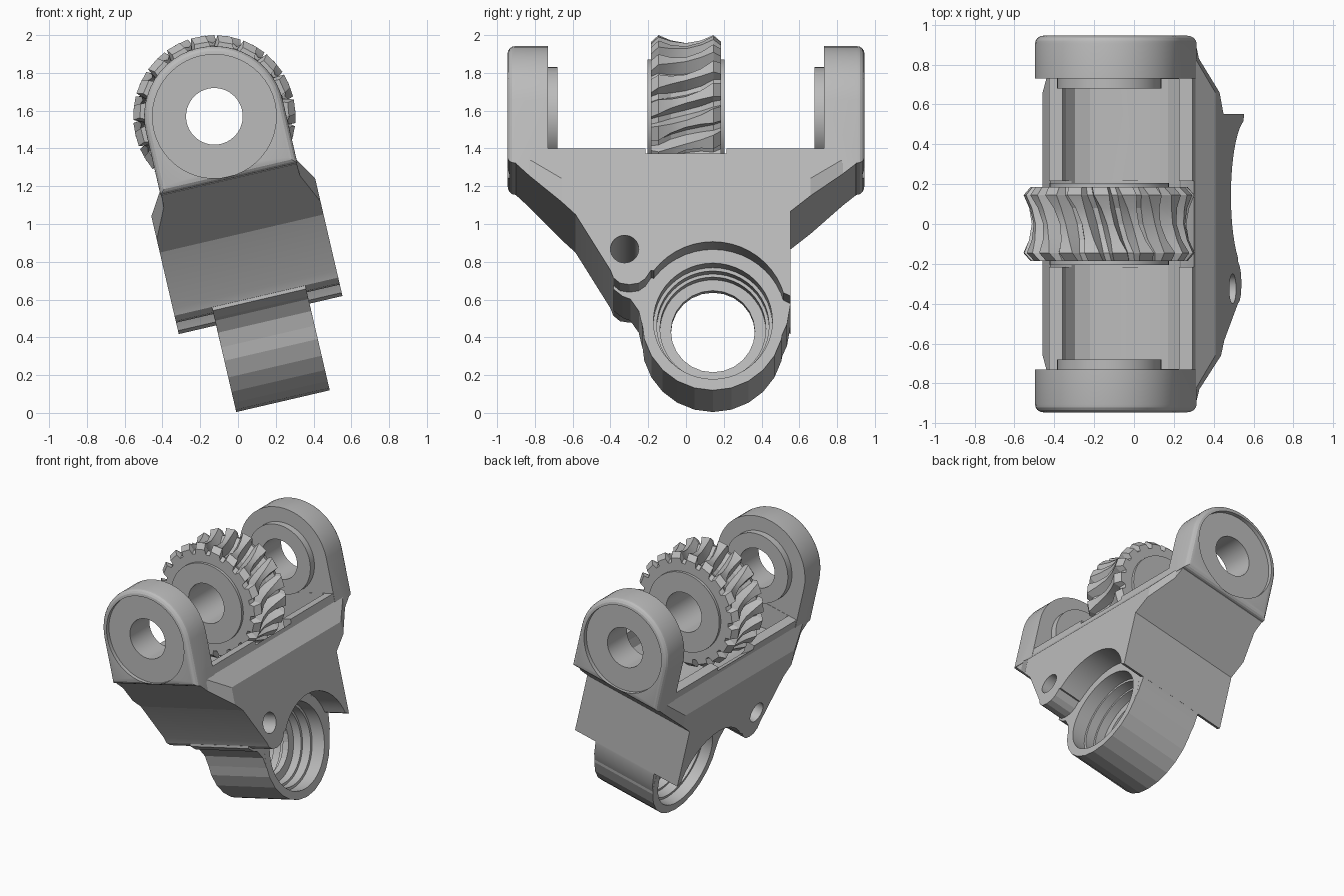
import bpy, bmesh
from math import sin, cos, pi, radians

cube = bpy.data.objects.get("Cube")
if cube:
    bpy.data.objects.remove(cube, do_unlink=True)

metal = bpy.data.materials.new("grey_metal")
metal.use_nodes = True
GREY = (0.5, 0.5, 0.5, 1)
metal.diffuse_color = GREY
metal.node_tree.nodes["Principled BSDF"].inputs["Base Color"].default_value = GREY


def finish(name, bm):
    bmesh.ops.recalc_face_normals(bm, faces=bm.faces)
    mesh = bpy.data.meshes.new(name)
    bm.to_mesh(mesh)
    bm.free()
    mesh.materials.append(metal)
    ob = bpy.data.objects.new(name, mesh)
    bpy.context.collection.objects.link(ob)
    return ob


def prism(name, pts, axis, a, b, bevel=0):
    """Extrude a profile along an axis; the end at b can be rounded."""
    place = {"x": lambda p, q, t: (t, p, q),
             "y": lambda p, q, t: (p, t, q),
             "z": lambda p, q, t: (p, q, t)}[axis]
    bm = bmesh.new()
    lo, hi = [[bm.verts.new(place(p, q, t)) for p, q in pts] for t in (a, b)]
    bm.faces.new(lo)
    cap = bm.faces.new(hi)
    for i in range(len(pts)):
        j = (i + 1) % len(pts)
        bm.faces.new((lo[i], lo[j], hi[j], hi[i]))
    bmesh.ops.recalc_face_normals(bm, faces=bm.faces)
    if bevel:
        bmesh.ops.bevel(bm, geom=list(cap.edges), offset=bevel, offset_type="OFFSET",
                        segments=4, profile=0.5, affect="EDGES")
    return finish(name, bm)


def circle(p, q, r, n=48):
    return [(p + r * cos(2 * pi * i / n), q + r * sin(2 * pi * i / n)) for i in range(n)]


def boolean(ob, tool, op):
    mod = ob.modifiers.new("cut", "BOOLEAN")
    mod.operation, mod.object, mod.solver = op, tool, "EXACT"
    bpy.context.view_layer.objects.active = ob
    bpy.ops.object.modifier_apply(modifier=mod.name)
    bpy.data.objects.remove(tool, do_unlink=True)


def add(ob, tool):
    boolean(ob, tool, "UNION")


def cut(ob, tool):
    boolean(ob, tool, "DIFFERENCE")


# Housing: side profile crossed with the end-on section and the plan
RY, RZ = 0.1425, -1.175          # centre of the lower ring
side = [(-0.9, -0.26), (-0.9, -0.343), (-0.585, -0.637), (-0.4, -0.94), (-0.385, -0.98),
        (-0.35, -1.01), (-0.3, -1.018), (-0.25, -1.01), (-0.215, -0.985), (-0.185, -0.94),
        (RY, -1.0), (0.47, -1.04), (0.553, -1.08), (0.553, -0.62), (0.9, -0.343), (0.9, -0.26)]
half = [(0.37, -0.2), (0.37, -0.32), (0.445, -0.44), (0.445, -1.3)]
section = half + [(-u, w) for u, w in reversed(half)]
quarter = [(0.445, 0.66), (0.37, 0.83), (0.365, 1)]
plan = quarter + [(-u, y) for u, y in reversed(quarter)]
plan += [(-u, -y) for u, y in plan]
housing = prism("yoke_housing", side, "x", -0.6, 0.6)
boolean(housing, prism("section", section, "y", -1.1, 1.1), "INTERSECT")
boolean(housing, prism("plan", plan, "z", -1.5, 0.1), "INTERSECT")

# Side cheeks scooped around the ring, and the cross pin hole
for a, b in ((0.264, 0.6), (-0.6, -0.24)):
    cut(housing, prism("scoop", circle(RY, RZ, 0.39), "x", a, b))
cut(housing, prism("pin_hole", circle(-0.325, -0.825, 0.075, 32), "x", -0.7, 0.7))

# Lower ring with webs joining it to the housing
add(housing, prism("ring", circle(RY, RZ, 0.376, 24), "x", -0.242, 0.266))
front_web = [(-0.38, -0.93), (-0.385, -1.0), (-0.335, -1.04), (-0.295, -1.055),
             (-0.25, -1.12), (-0.232, -1.2), (-0.15, -1.2), (-0.15, -0.93)]
back_web = [(0.3, -0.9), (0.3, -1.2), (0.5, -1.27), (0.535, -1.19), (0.552, -1.09), (0.552, -0.9)]
for web in (front_web, back_web):
    add(housing, prism("web", web, "x", -0.2415, 0.2655))

# Stepped bore with a thin inner lip
for s in (-1, 1):
    for r, a in ((0.315, 0.16), (0.297, 0.09), (0.28, 0.025)):
        cut(housing, prism("bore", circle(RY, RZ, r), "x", s * a, s * 0.7))
cut(housing, prism("lip_hole", circle(RY, RZ, 0.222, 24), "x", -0.1, 0.1))

# Trough for the shaft and clearance for the wheel
trough = [(0.3, -0.1), (0.3, -0.34), (0.27, -0.4), (0.2, -0.44), (0.1, -0.46)]
trough += [(-u, w) for u, w in reversed(trough)]
cut(housing, prism("trough", trough, "y", -0.728, 0.728))
cut(housing, prism("wheel_clearance", circle(0, 0, 0.47), "y", -0.215, 0.215))

# Yoke arms with inner bosses, dished outer faces and axle holes
arch = [(0.372 * cos(pi * i / 24), 0.372 * sin(pi * i / 24)) for i in range(25)]
arch += [(-0.372, -0.34), (0.372, -0.34)]
for s in (-1, 1):
    add(housing, prism("arm", arch, "y", s * 0.73, s * 0.945, bevel=0.04))
    add(housing, prism("boss", circle(0, 0, 0.262), "y", s * 0.68, s * 0.8))
    cut(housing, prism("dish", circle(0, 0, 0.328), "y", s * 0.915, s * 1.1))
    cut(housing, prism("axle_hole", circle(0, 0, 0.15), "y", s * 0.6, s * 1.1))

# Worm wheel: throated rim, slanted teeth broad at the rim and slim at the throat
TEETH = 19
stations = [(0, 0.388, 0.065, 0.14), (0.08, 0.402, 0.065, 0.18),
            (0.145, 0.43, 0.055, 0.27), (0.185, 0.395, 0.035, 0.29)]
stations = [(-y, *rest) for y, *rest in reversed(stations[1:])] + stations
bm = bmesh.new()
rows = []
for y, tip, depth, w in stations:
    row = []
    for k in range(TEETH):
        for part, drop in ((-0.38, depth), (-w, 0), (w, 0), (0.38, depth)):
            ang = 2 * pi * (k + part) / TEETH + y * 0.75
            r = tip - drop
            row.append(bm.verts.new((r * cos(ang), y, r * sin(ang))))
    rows.append(row)
for lo, hi in zip(rows, rows[1:]):
    for i in range(len(lo)):
        j = (i + 1) % len(lo)
        bm.faces.new((lo[i], lo[j], hi[j], hi[i]))
bm.faces.new(rows[0])
bm.faces.new(rows[-1])
wheel = finish("worm_wheel", bm)
add(wheel, prism("hub", circle(0, 0, 0.3), "y", -0.205, 0.205))
cut(wheel, prism("wheel_bore", circle(0, 0, 0.15), "y", -0.4, 0.4))

# Tilt the assembly about the axle and shade it
for ob, angle in ((housing, 14), (wheel, 20)):
    ob.location = (-0.125, 0, 1.57)
    ob.rotation_euler = (0, radians(-13.1), 0)
    bpy.ops.object.select_all(action="DESELECT")
    ob.select_set(True)
    bpy.context.view_layer.objects.active = ob
    bpy.ops.object.shade_smooth_by_angle(angle=radians(angle))
